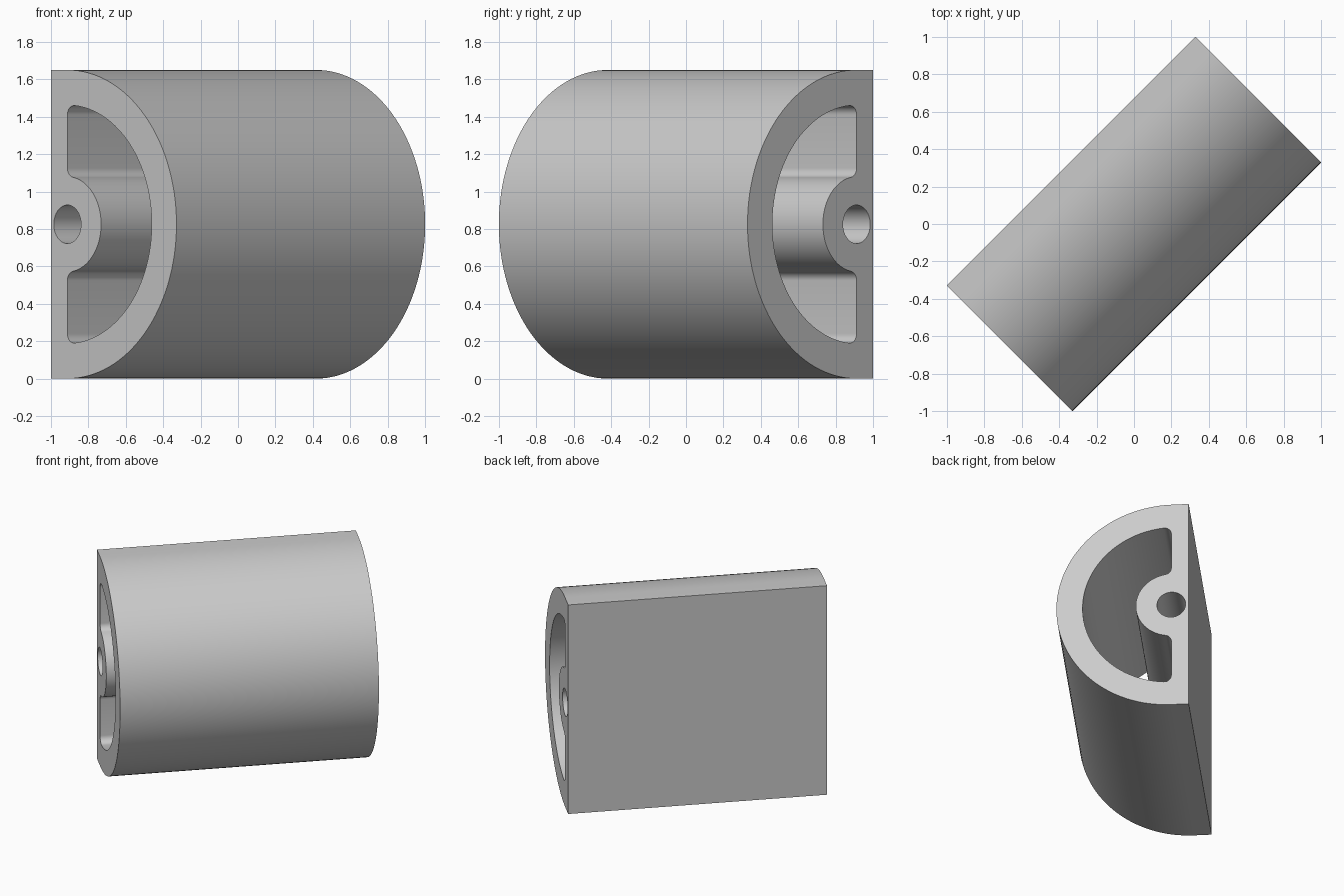
import bpy, bmesh
from math import pi, sin, cos, asin, atan2, sqrt, radians
from mathutils import Matrix

cube = bpy.data.objects.get("Cube")
if cube:
    bpy.data.objects.remove(cube, do_unlink=True)

# Main sizes: the section is drawn in local x (out from the flat back) and z
WIDTH, LENGTH, R_OUT = 0.95, 1.88, 0.825
R_CAVITY, R_BOSS, R_HOLE, FILLET = 0.637, 0.255, 0.103, 0.05
AXIS = WIDTH - R_OUT          # distance of the arc centre from the flat back


def arc(cx, cz, r, start, end, n):
    return [(cx + r * cos(start + (end - start) * i / n),
             cz + r * sin(start + (end - start) * i / n)) for i in range(n + 1)]


def outer_profile():
    return [(0, -R_OUT)] + arc(AXIS, 0, R_OUT, -pi / 2, pi / 2, 64) + [(0, R_OUT)]


def cavity_profile():
    # Upper half, from the wide arc through both fillets to the boss
    z_top = sqrt((R_CAVITY - FILLET) ** 2 - FILLET ** 2)
    z_low = sqrt((R_BOSS + FILLET) ** 2 - FILLET ** 2)
    a_top, a_low = atan2(z_top, FILLET), atan2(z_low, FILLET)
    fx = AXIS + FILLET
    half = arc(AXIS, 0, R_CAVITY, 0, a_top, 32)
    half += arc(fx, z_top, FILLET, a_top, pi, 8)[1:]
    half += arc(fx, z_low, FILLET, pi, a_low + pi, 8)
    half += arc(AXIS, 0, R_BOSS, a_low, 0, 20)[1:]
    # Mirror to the lower half
    return half + [(x, -z) for x, z in half[-2:0:-1]]


def hole_profile():
    return arc(AXIS, 0, R_HOLE, 0, 2 * pi, 40)[:-1]


# Section with its openings, filled and pushed along the length
bm = bmesh.new()
for loop in (outer_profile(), cavity_profile(), hole_profile()):
    verts = [bm.verts.new((x - WIDTH / 2, -LENGTH / 2, z + R_OUT)) for x, z in loop]
    for a, b in zip(verts, verts[1:] + verts[:1]):
        bm.edges.new((a, b))
bmesh.ops.triangle_fill(bm, edges=bm.edges[:], use_beauty=True, normal=(0, -1, 0))
new = bmesh.ops.extrude_face_region(bm, geom=bm.faces[:], use_keep_orig=True)["geom"]
bmesh.ops.translate(bm, vec=(0, LENGTH, 0),
                    verts=[v for v in new if isinstance(v, bmesh.types.BMVert)])
bmesh.ops.recalc_face_normals(bm, faces=bm.faces[:])
bm.transform(Matrix.Rotation(radians(-45), 4, "Z"))

mesh = bpy.data.meshes.new("half_round_spacer")
bm.to_mesh(mesh)
bm.free()
spacer = bpy.data.objects.new("half_round_spacer", mesh)
bpy.context.collection.objects.link(spacer)

# Plain grey finish
grey = bpy.data.materials.new("light_grey")
grey.use_nodes = True
colour = (0.6, 0.6, 0.6, 1)
grey.diffuse_color = colour
grey.node_tree.nodes["Principled BSDF"].inputs["Base Color"].default_value = colour
mesh.materials.append(grey)

bpy.ops.object.select_all(action="DESELECT")
spacer.select_set(True)
bpy.context.view_layer.objects.active = spacer
bpy.ops.object.shade_smooth_by_angle(angle=radians(30))
